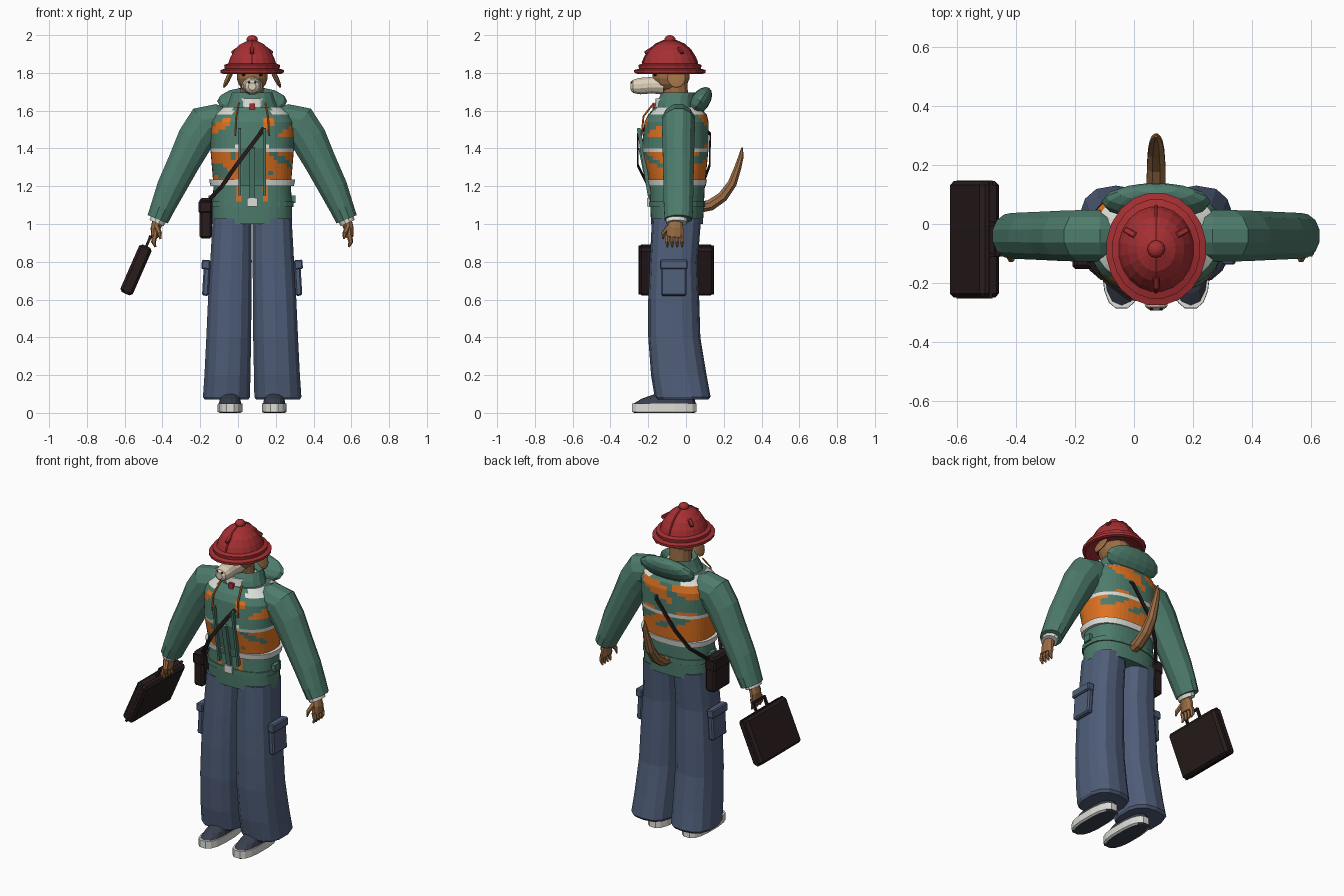
import bpy, bmesh, math
from mathutils import Vector, Matrix

C = 0.075  # centre line of the body


def mat(name, r, g, b):
    m = bpy.data.materials.new(name)
    m.diffuse_color = (r, g, b, 1)
    return m


GREEN = mat("jacket green", 0.075, 0.20, 0.15)
ORANGE = mat("vest orange", 0.75, 0.17, 0.015)
BLUE = mat("trouser blue", 0.078, 0.11, 0.19)
RED = mat("hat red", 0.38, 0.028, 0.032)
DARK = mat("dark leather", 0.022, 0.012, 0.012)
FUR = mat("brown fur", 0.33, 0.155, 0.06)
CREAM = mat("cream muzzle", 0.72, 0.63, 0.48)
WHITE = mat("off white", 0.72, 0.72, 0.68)
NAVY = mat("shoe navy", 0.04, 0.05, 0.075)


def finish(bm, name, mats, rule=None):
    bmesh.ops.recalc_face_normals(bm, faces=bm.faces)
    if rule:
        for f in bm.faces:
            f.material_index = rule(f.calc_center_median(), f.normal)
    me = bpy.data.meshes.new(name)
    bm.to_mesh(me)
    bm.free()
    for m in mats:
        me.materials.append(m)
    ob = bpy.data.objects.new(name, me)
    bpy.context.collection.objects.link(ob)
    return ob


def loft(name, rows, mats, n=12, u=(1, 0, 0), t=None, p=2.0, rule=None):
    """Skin rings (x, y, z, radius_u, radius_v); t fixes the ring axis."""
    bm = bmesh.new()
    pts = [Vector(r[:3]) for r in rows]
    rings = []
    for i, r in enumerate(rows):
        tan = Vector(t) if t else (pts[min(i + 1, len(pts) - 1)] - pts[max(i - 1, 0)])
        tan.normalize()
        uu = Vector(u)
        uu = (uu - tan * uu.dot(tan)).normalized()
        vv = tan.cross(uu)
        ring = []
        for k in range(n):
            a = 2 * math.pi * (k + 0.5) / n
            c, s = math.cos(a), math.sin(a)
            cu = math.copysign(abs(c) ** (2 / p), c)
            sv = math.copysign(abs(s) ** (2 / p), s)
            ring.append(bm.verts.new(pts[i] + uu * cu * r[3] + vv * sv * r[4]))
        rings.append(ring)
    for a, b in zip(rings, rings[1:]):
        for k in range(n):
            j = (k + 1) % n
            bm.faces.new((a[k], a[j], b[j], b[k]))
    bm.faces.new(rings[0][::-1])
    bm.faces.new(rings[-1])
    return finish(bm, name, mats, rule)


def box(name, loc, size, m, rot=(0, 0, 0), bevel=0.0):
    bm = bmesh.new()
    bmesh.ops.create_cube(bm, size=1, matrix=Matrix.Diagonal((*size, 1)))
    if bevel:
        bmesh.ops.bevel(bm, geom=bm.edges[:], offset=bevel, segments=1, affect='EDGES')
    ob = finish(bm, name, [m])
    ob.location, ob.rotation_euler = loc, rot
    return ob


def ball(name, loc, size, m, rot=(0, 0, 0), seg=14, rings=9):
    bm = bmesh.new()
    bmesh.ops.create_uvsphere(bm, u_segments=seg, v_segments=rings, radius=1,
                              matrix=Matrix.Diagonal((*size, 1)))
    ob = finish(bm, name, [m])
    ob.location, ob.rotation_euler = loc, rot
    return ob


UP = (0, 0, 1)


# Jacket with camouflage vest, coloured by height and position
def vest_rule(c, nrm):
    x, y, z = abs(c.x - C), c.y, c.z
    front = y < -0.08
    if z > 1.58:
        return 2 if x > 0.1 else 0
    if front and x < 0.06:
        return 0
    if 1.38 < z < 1.40 or (front and x < 0.075 and 1.40 < z < 1.5):
        return 2
    noise = math.sin(28 * c.x + 3 * math.sin(19 * z)) + math.sin(31 * z + 17 * y + 2)
    if 1.22 < z < 1.38:
        return 1 if noise < 0.9 or (front and x < 0.09) else 0
    if front and 1.10 < z < 1.22 and x < 0.085:
        return 1
    if 1.40 < z < 1.58:
        return 1 if noise > (0.9 if front else 0.25) else 0
    return 0


keys = [(1.0, 0.212, -0.185, 0.09), (1.10, 0.212, -0.19, 0.095), (1.20, 0.205, -0.19, 0.10),
        (1.40, 0.222, -0.235, 0.12), (1.54, 0.225, -0.22, 0.12), (1.58, 0.205, -0.20, 0.11),
        (1.62, 0.15, -0.165, 0.07)]
rows = []
for (z0, a0, f0, b0), (z1, a1, f1, b1) in zip(keys, keys[1:]):
    steps = round((z1 - z0) / 0.02)
    for i in range(steps):
        w = i / steps
        f, b = f0 + (f1 - f0) * w, b0 + (b1 - b0) * w
        rows.append((C, (f + b) / 2, z0 + (z1 - z0) * w, a0 + (a1 - a0) * w, (b - f) / 2))
rows.append((C, -0.0475, 1.62, 0.15, 0.1175))
loft("jacket_body", rows, [GREEN, ORANGE, WHITE], 48, t=UP, p=2.5, rule=vest_rule)

# Waist bands
belt_rule = lambda c, n: 1 if c.y < -0.1 and abs(c.x - C) < 0.07 else 0
loft("white_belt", [(C, -0.047, 1.20, 0.222, 0.152), (C, -0.047, 1.235, 0.228, 0.158)],
     [WHITE, GREEN], 40, t=UP, p=2.5, rule=belt_rule)
loft("waist_band", [(C, -0.047, 1.09, 0.22, 0.148), (C, -0.047, 1.12, 0.22, 0.148)],
     [GREEN], 24, t=UP, p=2.5)
box("belt_buckle", (C, -0.20, 1.115), (0.055, 0.012, 0.045), WHITE)
box("zip_flap", (C, -0.20, 1.27), (0.03, 0.05, 0.28), GREEN, (0.2, 0, 0))
for s in (-1, 1):
    box("side_buckle", (C + s * 0.215, -0.05, 1.13), (0.03, 0.05, 0.04), GREEN)
    box("front_strap", (C + s * 0.065, -0.222, 1.33), (0.014, 0.02, 0.36), GREEN, (0.16, 0, 0))
    loft("drawstring", [(C + s * 0.07, -0.17, 1.64, 0.005, 0.005), (C + s * 0.085, -0.225, 1.57, 0.005, 0.005),
                        (C + s * 0.09, -0.235, 1.47, 0.005, 0.005)], [ORANGE], 6)

# Collar, hood and tie
loft("inner_collar", [(C, -0.07, 1.60, 0.10, 0.10), (C, -0.07, 1.665, 0.085, 0.09)], [WHITE], 14, t=UP)
loft("collar", [(C, -0.055, 1.60, 0.145, 0.11), (C, -0.05, 1.65, 0.125, 0.105),
                (C, -0.04, 1.695, 0.11, 0.09), (C, -0.04, 1.66, 0.075, 0.07)], [GREEN], 16, t=UP)
ball("hood", (C, 0.075, 1.65), (0.185, 0.05, 0.085), GREEN, (-0.6, 0, 0), 16, 8)
box("red_tie", (C, -0.168, 1.618), (0.03, 0.02, 0.04), RED)

# Sleeves, cuffs and hands
for s in (-1, 1):
    path = [(0.14, 1.53, 0.085, 0.08), (0.19, 1.54, 0.09, 0.098), (0.245, 1.53, 0.09, 0.108),
            (0.30, 1.45, 0.088, 0.1), (0.36, 1.33, 0.085, 0.088), (0.43, 1.19, 0.082, 0.079),
            (0.475, 1.085, 0.08, 0.066), (0.50, 1.025, 0.075, 0.06)]
    loft("sleeve", [(C + s * d, -0.04, z, a, b) for d, z, a, b in path], [GREEN], 12, (0, 1, 0))
    loft("cuff_trim", [(C + s * 0.495, -0.05, 1.03, 0.058, 0.045),
                       (C + s * 0.506, -0.05, 1.005, 0.056, 0.042)], [WHITE], 12, (0, 1, 0))
    loft("hand", [(C + s * 0.497, -0.055, 1.02, 0.035, 0.03), (C + s * 0.512, -0.057, 0.975, 0.045, 0.026),
                  (C + s * 0.515, -0.06, 0.93, 0.048, 0.02)], [FUR], 10, (0, 1, 0))
    for k in range(4):
        y = -0.099 + 0.026 * k
        loft("finger", [(C + s * 0.515, y, 0.94, 0.013, 0.015), (C + s * 0.522, y, 0.905, 0.012, 0.013),
                        (C + s * 0.512, y, 0.878, 0.005, 0.005)], [FUR], 6, (0, 1, 0))
    loft("thumb", [(C + s * 0.505, -0.09, 0.985, 0.015, 0.015), (C + s * 0.49, -0.12, 0.95, 0.012, 0.012),
                   (C + s * 0.485, -0.122, 0.92, 0.005, 0.005)], [FUR], 6, (0, 1, 0))

# Trouser legs, cargo pockets and shoes
for s in (-1, 1):
    legs = [(0.07, 0.136, -0.018, 0.118, 0.135), (0.085, 0.136, -0.018, 0.127, 0.148),
            (0.2, 0.131, -0.038, 0.124, 0.147), (0.4, 0.124, -0.062, 0.121, 0.138),
            (0.6, 0.119, -0.065, 0.117, 0.135), (0.8, 0.112, -0.065, 0.112, 0.127),
            (1.03, 0.106, -0.05, 0.105, 0.13)]
    loft("trouser_leg", [(C + s * d, y, z, a, b) for z, d, y, a, b in legs], [BLUE], 14, t=UP, p=2.6)
    box("cargo_pocket", (C + s * 0.243, -0.065, 0.705), (0.035, 0.135, 0.17), BLUE, (0, -s * 0.06, 0), 0.008)
    box("pocket_flap", (C + s * 0.245, -0.065, 0.785), (0.045, 0.145, 0.05), BLUE, (0, -s * 0.06, 0), 0.006)
    x = C + s * 0.117
    loft("shoe_sole", [(x, -0.115, 0, 0.056, 0.16), (x, -0.115, 0.006, 0.067, 0.173),
                       (x, -0.115, 0.05, 0.066, 0.172)], [WHITE, NAVY], 16, t=UP, p=2.7,
         rule=lambda c, n: 1 if n.z < -0.9 else 0)
    loft("shoe_upper", [(x, -0.112, 0.05, 0.06, 0.164), (x, -0.095, 0.075, 0.055, 0.14),
                        (x, -0.06, 0.105, 0.045, 0.09)], [NAVY], 14, t=UP, p=2.5)

# Tail
loft("tail", [(C, 0.06, 1.085, 0.035, 0.03), (C, 0.13, 1.10, 0.035, 0.032), (C, 0.195, 1.145, 0.034, 0.03),
              (C, 0.245, 1.215, 0.03, 0.026), (C, 0.275, 1.30, 0.024, 0.02), (C, 0.292, 1.36, 0.016, 0.015),
              (C, 0.297, 1.405, 0.004, 0.004)], [FUR], 8)

# Head
loft("neck", [(C, -0.05, 1.6, 0.065, 0.065), (C, -0.06, 1.76, 0.062, 0.07)], [FUR], 12, t=UP)
ball("head", (C, -0.08, 1.785), (0.085, 0.1, 0.09), FUR)
loft("muzzle", [(C, -0.12, 1.735, 0.058, 0.052), (C, -0.18, 1.735, 0.047, 0.045), (C, -0.245, 1.73, 0.047, 0.045),
                (C, -0.28, 1.728, 0.038, 0.036), (C, -0.293, 1.728, 0.02, 0.02)], [CREAM], 12)
for s in (-1, 1):
    ball("nostril", (C + s * 0.016, -0.287, 1.75), (0.006, 0.006, 0.006), DARK, seg=8, rings=5)
    ball("eye", (C + s * 0.045, -0.163, 1.795), (0.012, 0.01, 0.012), DARK, seg=8, rings=6)
    ball("ear", (C + s * 0.125, -0.05, 1.775), (0.014, 0.05, 0.06), FUR, (0, -s * 0.45, 0), 10, 7)

# Hat: brim, dome, knob, ridges and vents
hat = [(1.815, 0.10), (1.795, 0.155), (1.80, 0.169), (1.815, 0.17), (1.822, 0.147), (1.842, 0.15),
       (1.85, 0.128), (1.88, 0.118), (1.92, 0.096), (1.95, 0.066), (1.968, 0.03), (1.972, 0.008)]
HY = -0.085
loft("hat", [(C, HY, z, r, r * 1.13) for z, r in hat], [RED], 20, t=UP)
ball("hat_knob", (C, HY, 1.976), (0.03, 0.03, 0.024), RED, seg=12, rings=8)
for s in (-1, 1):
    loft("hat_ridge", [(C, HY + s * r * 1.13, z, 0.006, 0.006) for z, r in hat[6:]], [RED], 6)
for a in (-90, 30, 150):
    a = math.radians(a)
    box("hat_vent", (C + 0.1 * math.cos(a), HY + 0.112 * math.sin(a), 1.918),
        (0.05, 0.022, 0.018), RED, (0, 0.55, a), 0.004)

# Crossbody strap and pouch
strap = [(0.145, 1.52, -0.20, 0.09), (0.115, 1.475, -0.255, 0.128), (-0.01, 1.31, -0.255, 0.125),
         (-0.085, 1.2, -0.2, 0.085), (-0.16, 1.12, -0.12, 0.0)]
for name, k in (("strap_front", 2), ("strap_back", 3)):
    loft(name, [(q[0], q[k], q[1], 0.006, 0.015) for q in strap], [DARK], 4, (0, 1, 0))
box("hip_pouch", (-0.17, -0.07, 1.03), (0.066, 0.16, 0.215), DARK, bevel=0.012)
box("pouch_flap", (-0.172, -0.07, 1.09), (0.072, 0.166, 0.07), DARK, bevel=0.01)

# Briefcase with handle, leaning outwards
TILT = math.radians(23.6)
lean = Vector((math.sin(TILT), 0, math.cos(TILT)))
mid = Vector((-0.54, -0.052, 0.757))
box("briefcase", mid, (0.072, 0.395, 0.275), DARK, (0, TILT, 0), 0.014)
box("briefcase_seam", mid, (0.012, 0.399, 0.279), DARK, (0, TILT, 0))
box("handle_grip", mid + lean * 0.19, (0.018, 0.12, 0.016), DARK, (0, TILT, 0), 0.003)
for s in (-1, 1):
    box("handle_post", mid + lean * 0.163 + Vector((0, s * 0.053, 0)), (0.014, 0.014, 0.06), DARK, (0, TILT, 0))
